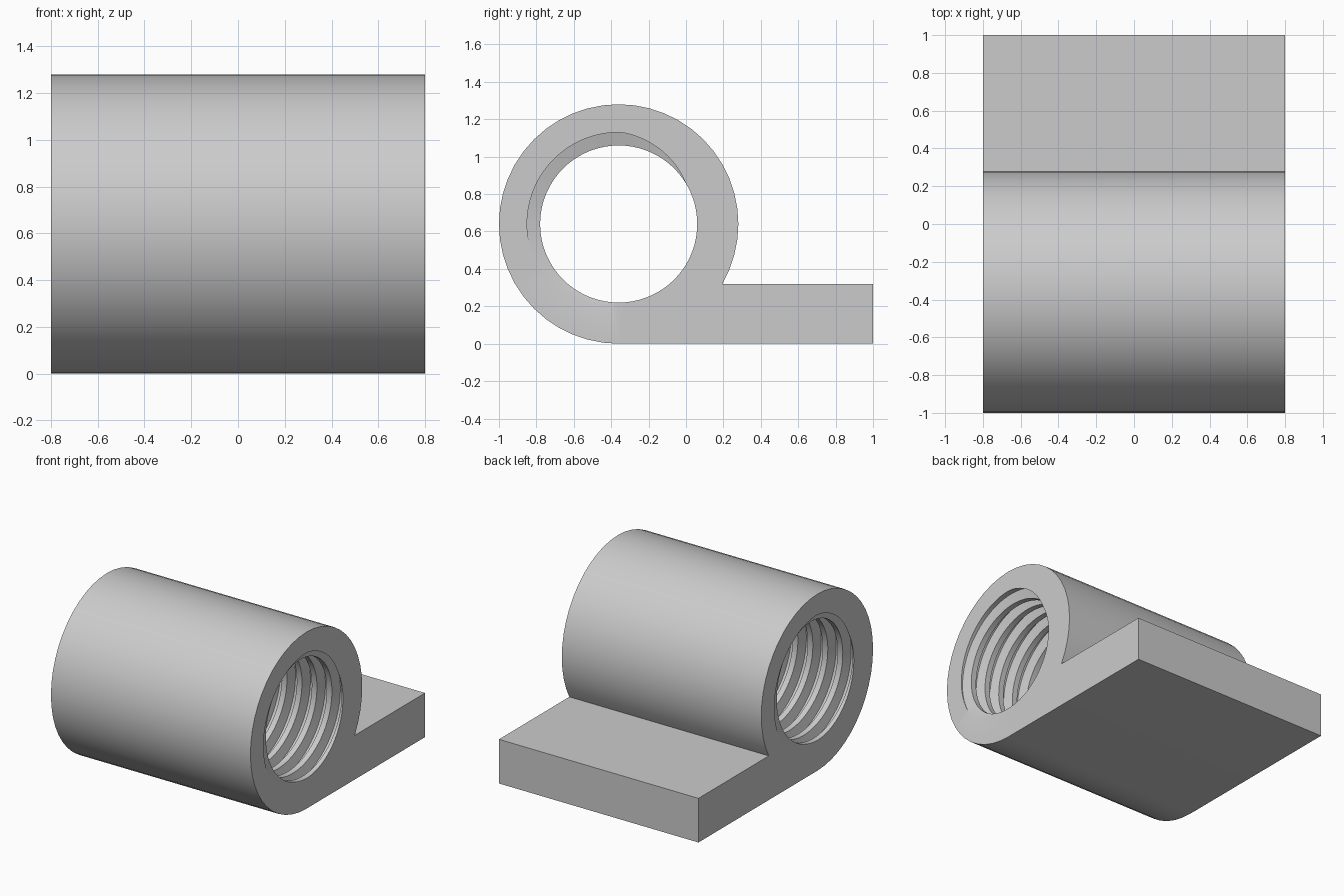
import bpy, bmesh
from math import radians, sin, cos, floor

cube = bpy.data.objects.get("Cube")
if cube:
    bpy.data.objects.remove(cube, do_unlink=True)

HALF = 0.8                    # half width along x
CY, CZ = -0.36, 0.64          # barrel axis
OUTER, MINOR, MAJOR = 0.64, 0.42, 0.49
PITCH, START = 0.12, 150      # thread pitch and start angle
ROOT, CREST = 0.172, 0.328    # profile corners, as fractions of the pitch
PLATE = 0.32


def thread_radius(x, deg):
    """Radius of the trapezoidal thread at a point along the axis."""
    t = (x - HALF) / PITCH - (deg - START) / 360
    d = abs(t - floor(t + 0.5))
    f = min(max((d - ROOT) / (CREST - ROOT), 0), 1)
    return MAJOR + (MINOR - MAJOR) * f


def ring_point(x, r, deg):
    a = radians(deg)
    return (x, CY + r * cos(a), CZ + r * sin(a))


def skin(bm, rows):
    """Join neighbouring rows of vertices with quads."""
    for a, b in zip(rows, rows[1:]):
        for i in range(len(a) - 1):
            bm.faces.new((a[i], a[i + 1], b[i + 1], b[i]))


bm = bmesh.new()

# Threaded bore: helical rows, trimmed at both ends
columns = []
for deg in range(0, 361, 5):
    column = []
    for turn in range(-16, 4):
        for corner in (-CREST, -ROOT, ROOT, CREST):
            x = HALF + PITCH * ((deg - START) / 360 + turn + corner)
            x = min(max(x, -HALF), HALF)
            column.append(bm.verts.new(ring_point(x, thread_radius(x, deg), deg)))
    columns.append(column)
skin(bm, columns)

# Outer skin: barrel running tangent into the flat plate
outline = [ring_point(0, OUTER, -30 + 7.5 * i)[1:] for i in range(41)]
outline += [(1, 0), (1, PLATE), outline[0]]
skin(bm, [[bm.verts.new((x, y, z)) for x in (-HALF, HALF)] for y, z in outline])
bmesh.ops.remove_doubles(bm, verts=bm.verts[:], dist=1e-5)

# Flat end faces around the bore
for side in (-1, 1):
    rim = [e for e in bm.edges if e.is_boundary
           and all(abs(v.co.x - side * HALF) < 1e-4 for v in e.verts)]
    bmesh.ops.triangle_fill(bm, edges=rim, use_beauty=True, normal=(side, 0, 0))
bmesh.ops.recalc_face_normals(bm, faces=bm.faces[:])

mesh = bpy.data.meshes.new("threaded_barrel_with_plate")
bm.to_mesh(mesh)
bm.free()
body = bpy.data.objects.new("threaded_barrel_with_plate", mesh)
bpy.context.collection.objects.link(body)

# Plain grey material
grey = bpy.data.materials.new("light_grey")
grey.use_nodes = True
colour = (0.6, 0.6, 0.6, 1)
grey.diffuse_color = colour
grey.node_tree.nodes["Principled BSDF"].inputs["Base Color"].default_value = colour
mesh.materials.append(grey)

bpy.ops.object.select_all(action='DESELECT')
body.select_set(True)
bpy.context.view_layer.objects.active = body
bpy.ops.object.shade_smooth_by_angle(angle=radians(30))
